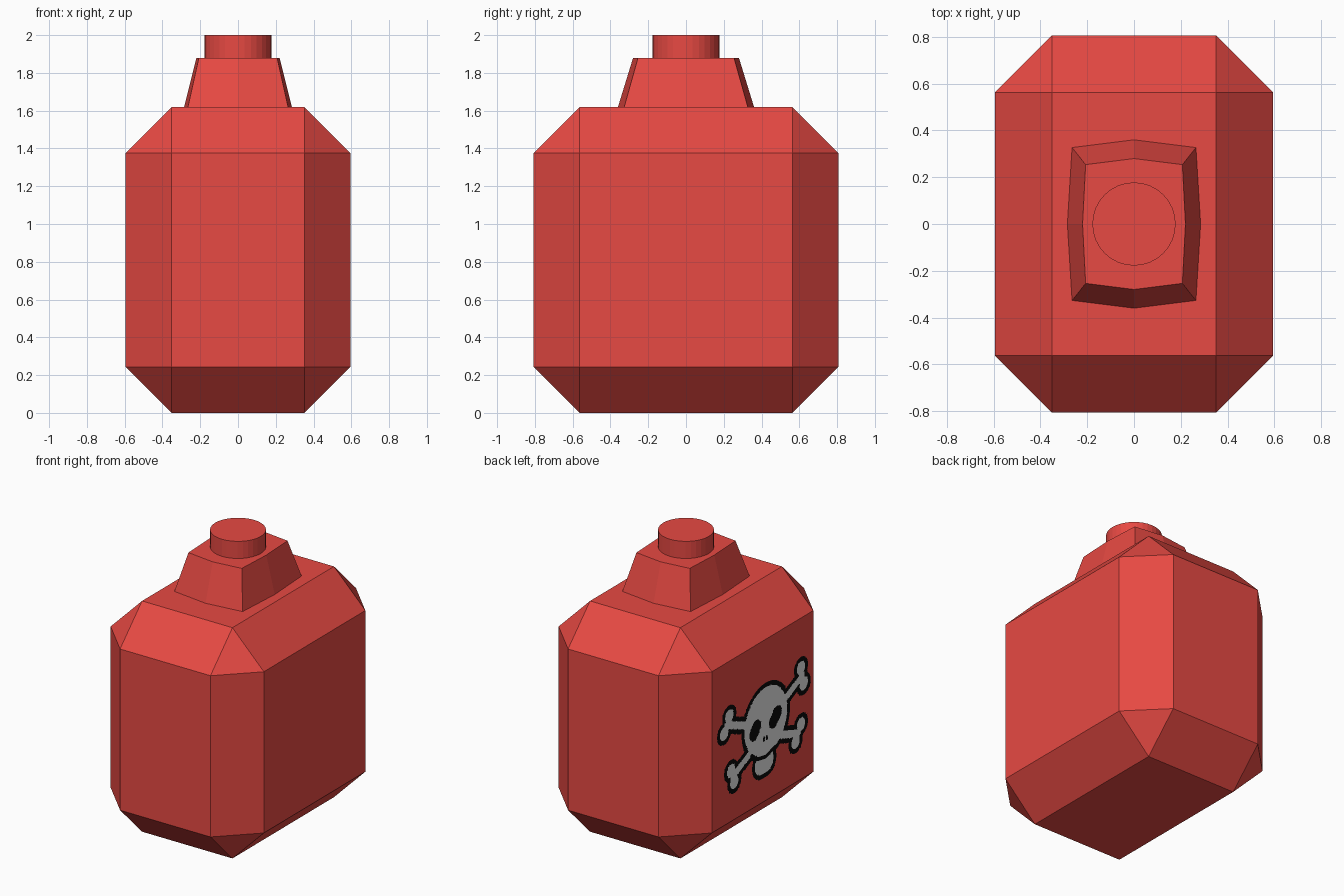
import bpy, bmesh, math

if "Cube" in bpy.data.objects:
    bpy.data.objects.remove(bpy.data.objects["Cube"])

def material(name, rgb):
    m = bpy.data.materials.new(name)
    m.diffuse_color = (*rgb, 1)
    m.use_nodes = True
    m.node_tree.nodes["Principled BSDF"].inputs["Base Color"].default_value = m.diffuse_color
    return m

RED = material("red", (0.80, 0.067, 0.056))
BONE = material("bone_white", (0.85, 0.85, 0.85))
BLACK = material("black", (0.003, 0.003, 0.003))

def add_object(name, bm, *mats):
    me = bpy.data.meshes.new(name)
    bm.to_mesh(me)
    bm.free()
    for m in mats:
        me.materials.append(m)
    ob = bpy.data.objects.new(name, me)
    bpy.context.collection.objects.link(ob)
    return ob

# Bottle body: box with every edge chamfered, as the hull of its six faces
hx, hy, z_top, c = 0.595, 0.807, 1.62, 0.244
hz = z_top / 2
bm = bmesh.new()
for sx in (-1, 1):
    for sy in (-1, 1):
        for sz in (-1, 1):
            for k in range(3):
                size = [h - (0 if i == k else c) for i, h in enumerate((hx, hy, hz))]
                bm.verts.new((sx * size[0], sy * size[1], hz + sz * size[2]))
bmesh.ops.convex_hull(bm, input=bm.verts[:])
bmesh.ops.dissolve_limit(bm, angle_limit=0.02, verts=bm.verts[:], edges=bm.edges[:])
bmesh.ops.recalc_face_normals(bm, faces=bm.faces[:])
add_object("bottle_body", bm, RED)

# Neck: tapered eight-sided block with slightly bowed sides
def neck_ring(mx, my, cx, cy, z):
    pts = [(mx, 0), (cx, cy), (0, my), (-cx, cy), (-mx, 0), (-cx, -cy), (0, -my), (cx, -cy)]
    return [bm.verts.new((x, y, z)) for x, y in pts]

bm = bmesh.new()
low = neck_ring(0.285, 0.36, 0.265, 0.327, z_top)
high = neck_ring(0.22, 0.28, 0.207, 0.254, 1.88)
for i in range(8):
    j = (i + 1) % 8
    bm.faces.new((low[i], low[j], high[j], high[i]))
bm.faces.new(high)
bm.faces.new(low[::-1])
add_object("neck", bm, RED)

# Cap
bpy.ops.mesh.primitive_cylinder_add(vertices=32, radius=0.178, depth=0.12, location=(0, 0, 1.94))
cap = bpy.context.object
cap.name = "cap"
cap.data.materials.append(RED)

# Poison sign on the left side: distance rules in the (y, z) plane
def capsule(p, a, b, r):
    dx, dy = b[0] - a[0], b[1] - a[1]
    t = ((p[0] - a[0]) * dx + (p[1] - a[1]) * dy) / max(dx * dx + dy * dy, 1e-9)
    t = min(1, max(0, t))
    return math.hypot(p[0] - a[0] - t * dx, p[1] - a[1] - t * dy) - r

# Each bone: inner end of shaft, then its two knobs
BONES = [((-0.2, 0.86), (-0.42, 1.028), (-0.45, 0.907)),
         ((0.15, 0.84), (0.375, 0.992), (0.432, 0.89)),
         ((-0.15, 0.66), (-0.42, 0.632), (-0.36, 0.53)),
         ((0.10, 0.66), (0.355, 0.60), (0.32, 0.51))]
SHAPES = [((-0.03, 0.805), (-0.03, 0.805), 0.237),   # cranium
          ((0.015, 0.52), (-0.04, 0.52), 0.075)]     # jaw
for root, k1, k2 in BONES:
    mid = ((k1[0] + k2[0]) / 2, (k1[1] + k2[1]) / 2)
    SHAPES += [(root, mid, 0.026), (k1, k1, 0.046), (k2, k2, 0.046)]
DARK = [((0.075, 0.80), (0.1, 0.765), 0.052),        # eyes
        ((-0.155, 0.812), (-0.118, 0.773), 0.052),
        ((-0.005, 0.675), (-0.012, 0.695), 0.010),   # nostrils
        ((-0.045, 0.675), (-0.038, 0.695), 0.010),
        ((0.13, 0.62), (0.06, 0.57), 0.013),         # mouth line
        ((0.06, 0.57), (-0.03, 0.555), 0.013),
        ((-0.03, 0.555), (-0.13, 0.585), 0.013)]

def bone_white(p):
    return max(min(capsule(p, *s) for s in SHAPES), -min(capsule(p, *s) for s in DARK))

def outline(p):
    return min(capsule(p, *s) for s in SHAPES) - 0.032

def snap(p, step):
    # pull grid points onto the nearby colour borders
    for f in (outline, bone_white):
        d = f(p)
        if abs(d) < 0.55 * step:
            e = 1e-4
            g = ((f((p[0] + e, p[1])) - d) / e, (f((p[0], p[1] + e)) - d) / e)
            return (p[0] - d * g[0], p[1] - d * g[1])
    return p

STEP = 0.01
NY, NZ = 106, 72
bm = bmesh.new()
grid = []
for i in range(NY + 1):
    row = []
    for j in range(NZ + 1):
        p = snap((-0.54 + i * STEP, 0.39 + j * STEP), STEP)
        row.append(bm.verts.new((-hx - 0.004, *p)))
    grid.append(row)
for i in range(NY):
    for j in range(NZ):
        q = (grid[i][j], grid[i][j + 1], grid[i + 1][j + 1], grid[i + 1][j])
        mid = (sum(v.co.y for v in q) / 4, sum(v.co.z for v in q) / 4)
        if outline(mid) < 0:
            bm.faces.new(q).material_index = 0 if bone_white(mid) < 0 else 1
bmesh.ops.delete(bm, geom=[v for v in bm.verts if not v.link_faces], context='VERTS')
add_object("poison_sign", bm, BONE, BLACK)
